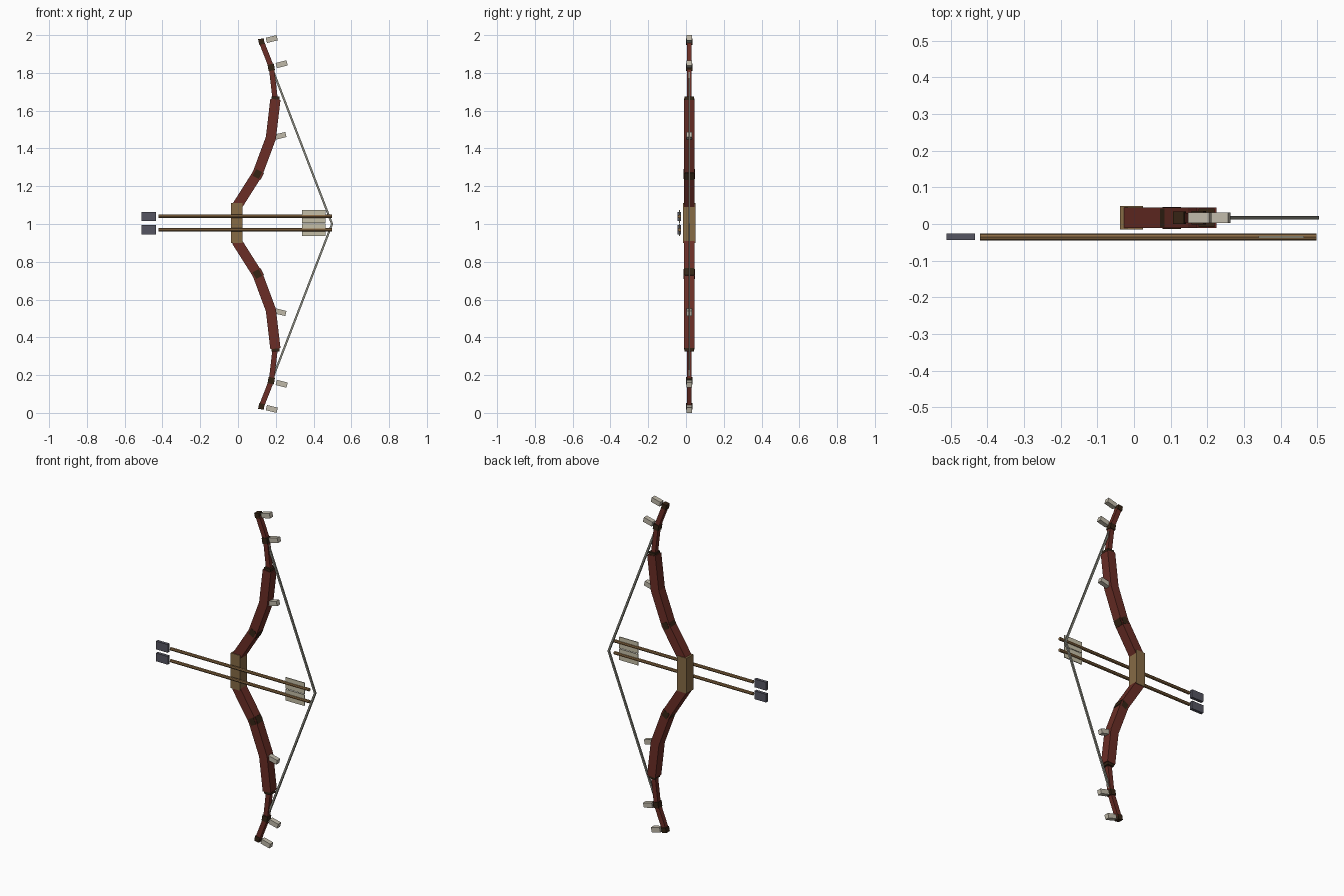
import bpy, bmesh, math
from mathutils import Vector, Matrix

if "Cube" in bpy.data.objects:
    bpy.data.objects.remove(bpy.data.objects["Cube"])

BOW_Y = 0.017     # centre plane of the bow
ARROW_Y = -0.035  # centre plane of the arrows


def material(name, color):
    m = bpy.data.materials.new(name)
    m.diffuse_color = (*color, 1)
    m.use_nodes = True
    m.node_tree.nodes["Principled BSDF"].inputs["Base Color"].default_value = m.diffuse_color
    return m


RED = material("red wood", (0.145, 0.027, 0.019))
DARK = material("dark binding", (0.035, 0.017, 0.007))
TAN = material("tan grip", (0.24, 0.145, 0.06))
SHAFT = material("shaft wood", (0.25, 0.14, 0.055))
STEEL = material("dark steel", (0.09, 0.09, 0.12))
BONE = material("pale bone", (0.53, 0.49, 0.40))
CORD = material("grey cord", (0.25, 0.25, 0.21))
FEATHER = material("feather", (0.56, 0.52, 0.39))


def finish(bm, name, mat):
    bmesh.ops.recalc_face_normals(bm, faces=bm.faces)
    me = bpy.data.meshes.new(name)
    bm.to_mesh(me)
    bm.free()
    me.materials.append(mat)
    ob = bpy.data.objects.new(name, me)
    bpy.context.collection.objects.link(ob)
    return ob


def box(name, center, size, mat, tilt=0):
    """Box turned by tilt degrees in the x-z plane (counter-clockwise from the front)."""
    bm = bmesh.new()
    m = (Matrix.Translation(center) @ Matrix.Rotation(-math.radians(tilt), 4, 'Y')
         @ Matrix.Diagonal((*size, 1)))
    bmesh.ops.create_cube(bm, size=1, matrix=m)
    return finish(bm, name, mat)


def beam(name, path, width, depth, mat):
    """Mitred rectangular beam along an x-z path."""
    pts = [Vector(p) for p in path]
    bm = bmesh.new()
    rings = []
    for i, p in enumerate(pts):
        a = (p - pts[i - 1]).normalized() if i else (pts[1] - p).normalized()
        b = (pts[i + 1] - p).normalized() if i < len(pts) - 1 else a
        t = (a + b).normalized()
        n = Vector((-t.y, t.x)) * (width / 2 / max(t.dot(a), 0.3))
        rings.append([bm.verts.new((p.x + s * n.x, BOW_Y + d * depth / 2, p.y + s * n.y))
                      for s, d in ((1, 1), (1, -1), (-1, -1), (-1, 1))])
    for r, q in zip(rings, rings[1:]):
        for k in range(4):
            bm.faces.new((r[k], r[(k + 1) % 4], q[(k + 1) % 4], q[k]))
    bm.faces.new(rings[0])
    bm.faces.new(rings[-1])
    return finish(bm, name, mat)


# Grip
box("grip", (-0.007, BOW_Y, 1.005), (0.062, 0.064, 0.21), TAN)

# Upper and lower halves, mirrored about z = 1
for side, s in (("upper", 1), ("lower", -1)):
    def at(x, h):
        return (x, 1 + s * h)

    # Thick limb and thin tip
    beam(side + "_limb", [at(-0.008, 0.09), at(0.103, 0.265), at(0.174, 0.455), at(0.198, 0.66)],
         0.054, 0.057, RED)
    beam(side + "_tip", [at(0.198, 0.65), at(0.177, 0.83), at(0.124, 0.965)], 0.028, 0.026, RED)

    # Dark bindings: x, height, size, tilt
    for i, (x, h, size, tilt) in enumerate([
            (0.103, 0.265, (0.057, 0.05, 0.04), -27),
            (0.198, 0.664, (0.043, 0.05, 0.022), 0),
            (0.176, 0.829, (0.034, 0.036, 0.034), 10),
            (0.124, 0.966, (0.030, 0.033, 0.030), 10)]):
        box(f"{side}_binding_{i + 1}", (x, BOW_Y, 1 + s * h), size, DARK, s * tilt)
    # Front and back cheeks of the first binding
    box(side + "_binding_wrap", (0.103, BOW_Y, 1 + s * 0.265), (0.036, 0.060, 0.04),
        DARK, s * -27)

    # Bone pegs
    for i, (x, h) in enumerate([(0.225, 0.467), (0.231, 0.846), (0.179, 0.979)]):
        box(f"{side}_peg_{i + 1}", (x, BOW_Y, 1 + s * h), (0.059, 0.028, 0.028), BONE, s * 14)

# Bow string
beam("bow_string", [(0.182, 0.18), (0.498, 1.0), (0.182, 1.82)], 0.011, 0.010, CORD)

# Arrows
for i, z in enumerate((0.969, 1.04)):
    bm = bmesh.new()
    bmesh.ops.create_cone(
        bm, cap_ends=True, segments=8, radius1=0.0095, radius2=0.0095, depth=0.917,
        matrix=Matrix.Translation((0.0385, ARROW_Y, z)) @ Matrix.Rotation(math.pi / 2, 4, 'Y'))
    finish(bm, f"arrow_shaft_{i + 1}", SHAFT)
    box(f"arrow_head_{i + 1}", (-0.472, ARROW_Y, z), (0.078, 0.018, 0.049), STEEL)
    box(f"arrow_fletching_{i + 1}", (0.402, ARROW_Y, z), (0.124, 0.005, 0.067), FEATHER)
